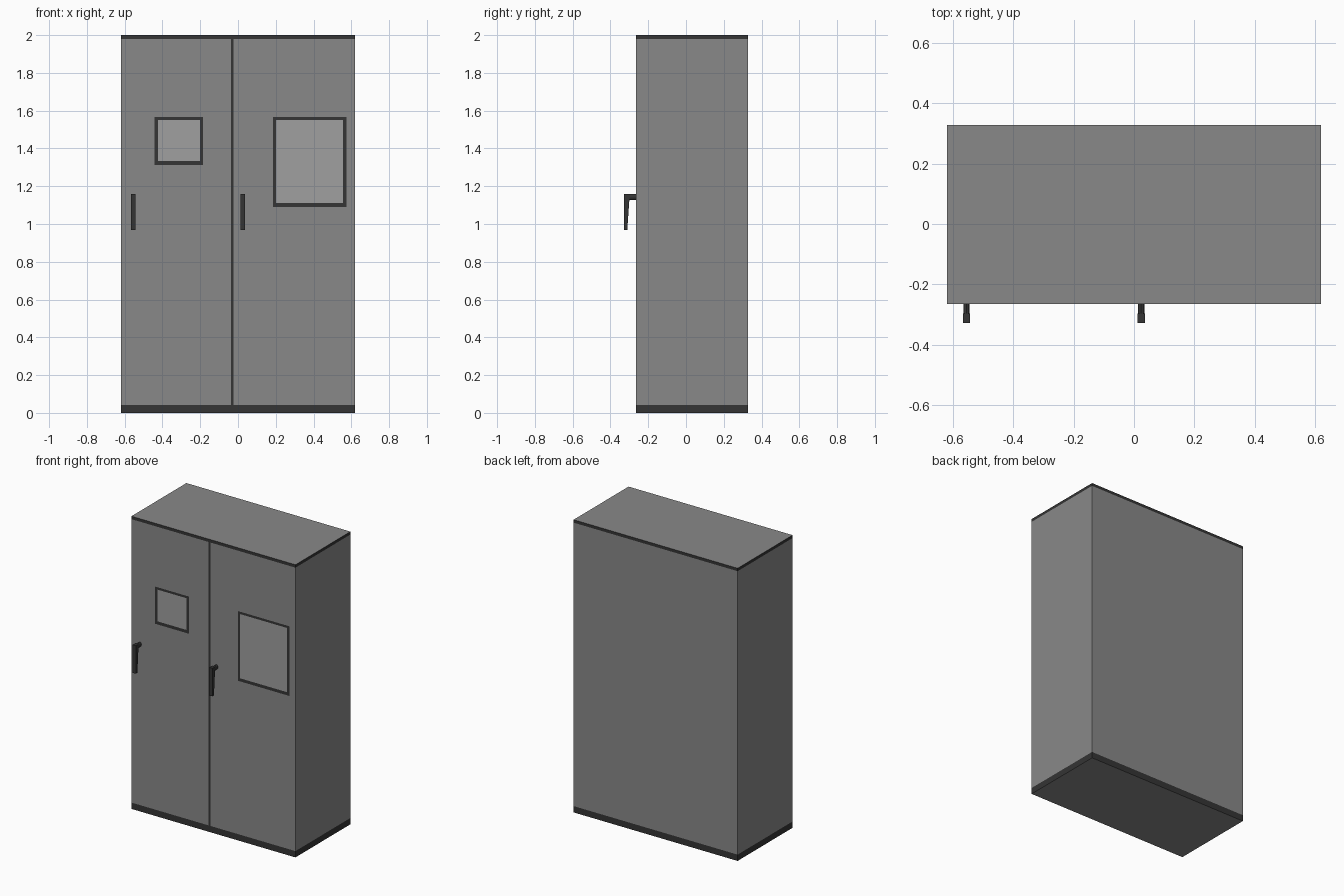
import bpy, bmesh
from mathutils import Matrix

if "Cube" in bpy.data.objects:
    bpy.data.objects.remove(bpy.data.objects["Cube"])

X, FRONT, BACK = 0.62, -0.265, 0.328
Z0, Z1, ZT = 0.043, 1.98, 2.0          # plinth top, trim bottom, overall height
SEAM = (-0.038, -0.024)


def material(name, v):
    m = bpy.data.materials.new(name)
    m.diffuse_color = (v, v, v, 1)
    m.use_nodes = True
    m.node_tree.nodes["Principled BSDF"].inputs["Base Color"].default_value = m.diffuse_color
    return m


GREY = material("grey_paint", 0.25)
DARK = material("dark_trim", 0.035)
PANE = material("window_pane", 0.35)


def finish(bm, name, mat):
    me = bpy.data.meshes.new(name)
    bm.to_mesh(me)
    bm.free()
    me.materials.append(mat)
    ob = bpy.data.objects.new(name, me)
    bpy.context.collection.objects.link(ob)
    return ob


def shell(name, z0, z1, mat, skip):
    """Box over the cabinet footprint, leaving out faces whose normal is in skip."""
    bm = bmesh.new()
    bmesh.ops.create_cube(bm, size=1)
    drop = [f for f in bm.faces if tuple(round(c) for c in f.normal) in skip]
    bmesh.ops.delete(bm, geom=drop, context='FACES')
    bmesh.ops.scale(bm, verts=bm.verts, vec=(2 * X, BACK - FRONT, z1 - z0))
    bmesh.ops.translate(bm, verts=bm.verts, vec=(0, (FRONT + BACK) / 2, (z0 + z1) / 2))
    return finish(bm, name, mat)


def plate(name, outer, mat, hole=None):
    """Flat rectangle (x0, x1, z0, z1) in the front plane, optionally with a hole."""
    bm = bmesh.new()

    def corners(r):
        return [bm.verts.new((x, FRONT, z)) for x, z in
                ((r[0], r[2]), (r[1], r[2]), (r[1], r[3]), (r[0], r[3]))]
    a = corners(outer)
    if hole:
        b = corners(hole)
        for i in range(4):
            j = (i + 1) % 4
            bm.faces.new((a[i], a[j], b[j], b[i]))
    else:
        bm.faces.new(a)
    return finish(bm, name, mat)


# Cabinet shell: plinth, carcass, top trim and roof
UP, DOWN, FWD = (0, 0, 1), (0, 0, -1), (0, -1, 0)
SIDES = ((1, 0, 0), (-1, 0, 0), (0, 1, 0), FWD)
shell("plinth", 0, Z0, DARK, (UP, DOWN))
shell("underside", 0, Z0, GREY, SIDES + (UP,))
shell("carcass", Z0, Z1, GREY, (UP, DOWN, FWD))
shell("top_trim", Z1, ZT, DARK, (UP, DOWN))
shell("roof", Z1, ZT, GREY, SIDES + (DOWN,))

# Doors with flush framed windows
doors = {
    "left": ((-X, SEAM[0], Z0, Z1), (-0.442, -0.184, 1.313, 1.567)),
    "right": ((SEAM[1], X, Z0, Z1), (0.184, 0.574, 1.091, 1.567)),
}
for side, (door, frame) in doors.items():
    pane = (frame[0] + 0.018, frame[1] - 0.018, frame[2] + 0.021, frame[3] - 0.016)
    plate(side + "_door", door, GREY, frame)
    plate(side + "_window_frame", frame, DARK, pane)
    plate(side + "_window_pane", pane, PANE)
plate("door_seam", SEAM + (Z0, Z1), DARK)

# Lever handles: tapered grip plus a short round neck
GRIP = [(-0.296, 1.16), (-0.328, 1.16), (-0.328, 0.968), (-0.311, 0.968), (-0.3, 1.126)]
W = 0.012
for side, x in (("left", -0.555), ("right", 0.024)):
    bm = bmesh.new()
    face = bm.faces.new([bm.verts.new((x - W, y, z)) for y, z in GRIP])
    ext = bmesh.ops.extrude_face_region(bm, geom=[face])
    bmesh.ops.translate(bm, vec=(2 * W, 0, 0),
                        verts=[v for v in ext["geom"] if isinstance(v, bmesh.types.BMVert)])
    neck = Matrix.Translation((x, (FRONT - 0.305) / 2, 1.143)) @ Matrix.Rotation(1.570796, 4, 'X')
    neck = neck @ Matrix.Diagonal((0.65, 1, 1, 1))
    bmesh.ops.create_cone(bm, cap_ends=True, segments=12, radius1=0.016, radius2=0.016,
                          depth=0.04, matrix=neck)
    bmesh.ops.recalc_face_normals(bm, faces=bm.faces)
    finish(bm, side + "_handle", DARK)
